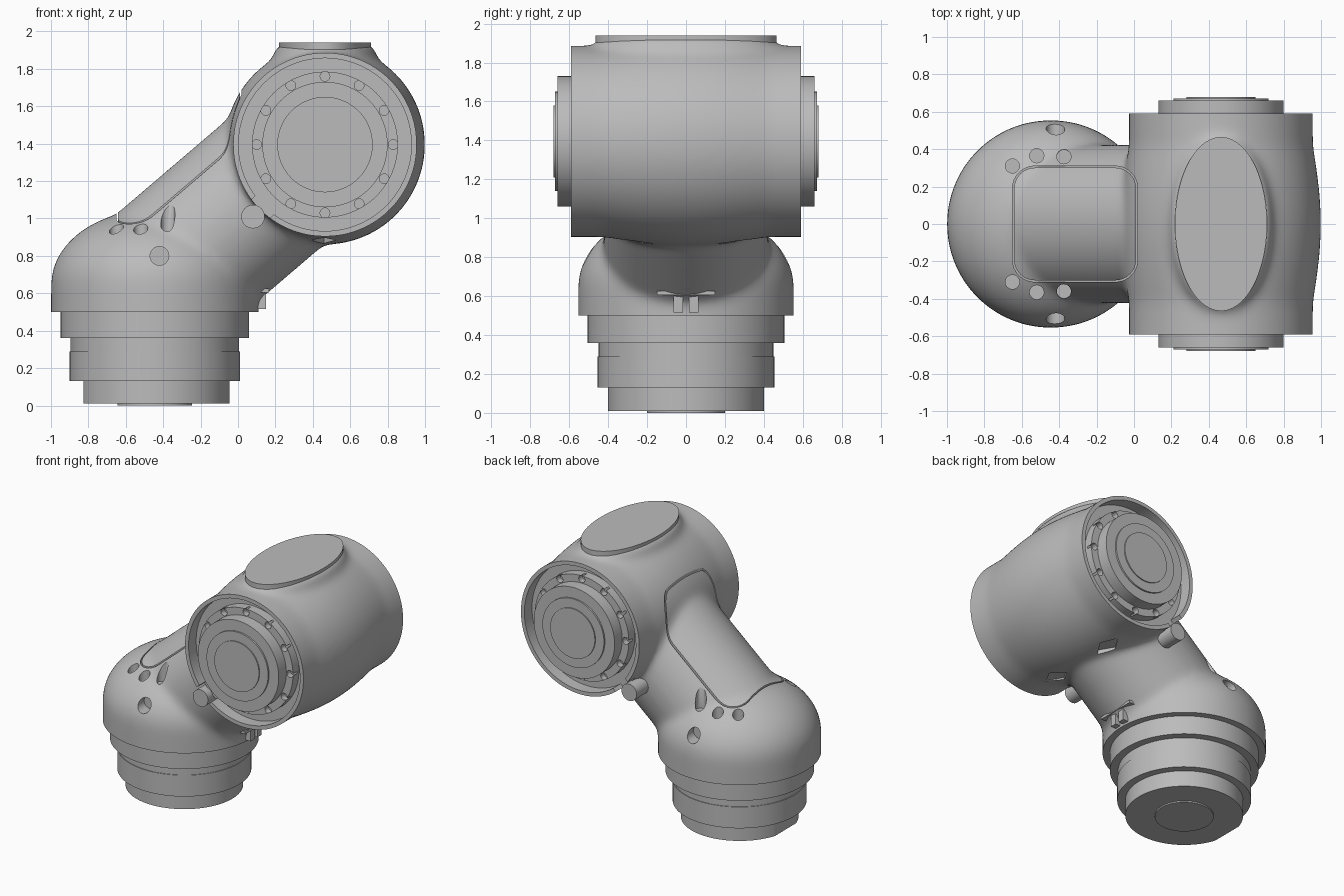
import bpy, bmesh, math
from mathutils import Matrix, Vector

cube = bpy.data.objects.get("Cube")
if cube:
    bpy.data.objects.remove(cube, do_unlink=True)

grey = bpy.data.materials.new("satin_grey")
grey.use_nodes = True
grey.diffuse_color = (0.5, 0.5, 0.5, 1)
grey.node_tree.nodes["Principled BSDF"].inputs["Base Color"].default_value = (0.5, 0.5, 0.5, 1)

BASE_X, BARREL_X, BARREL_Z = -0.445, 0.465, 1.395
BARREL = Matrix.Translation((BARREL_X, 0, BARREL_Z))


def facing(side):
    """Turn +z towards the front (-1) or back (+1), about the barrel axis."""
    return BARREL @ Matrix.Rotation(-side * math.pi / 2, 4, 'X')


def lathe(bm, profile, matrix=Matrix(), steps=96):
    """Revolve (radius, height) points about z; the ends lie on the axis."""
    rings = []
    for r, z in profile:
        count = 1 if r == 0 else steps
        rings.append([bm.verts.new(matrix @ Vector((r * math.cos(a), r * math.sin(a), z)))
                      for a in (i * math.tau / steps for i in range(count))])
    faces = []
    for a, b in zip(rings, rings[1:]):
        for i in range(steps):
            j = (i + 1) % steps
            quad = [a[i % len(a)], a[j % len(a)], b[j % len(b)], b[i % len(b)]]
            faces.append(bm.faces.new(list(dict.fromkeys(quad))))
    bmesh.ops.recalc_face_normals(bm, faces=faces)


def rod(bm, r, z0, z1, matrix=Matrix(), steps=48):
    lathe(bm, [(0, z0), (r, z0), (r, z1), (0, z1)], matrix, steps)


def box(bm, low, high, matrix=Matrix()):
    low, high = Vector(low), Vector(high)
    size = Matrix.Diagonal((*(high - low), 1))
    bmesh.ops.create_cube(bm, size=1, matrix=matrix @ Matrix.Translation((low + high) / 2) @ size)


def make(name, bm):
    mesh = bpy.data.meshes.new(name)
    bm.to_mesh(mesh)
    bm.free()
    ob = bpy.data.objects.new(name, mesh)
    bpy.context.collection.objects.link(ob)
    mesh.materials.append(grey)
    return ob


def apply(ob):
    graph = bpy.context.evaluated_depsgraph_get()
    mesh = bpy.data.meshes.new_from_object(ob.evaluated_get(graph))
    ob.modifiers.clear()
    ob.data = mesh


def cut(ob, bm):
    cutter = make("cutter", bm)
    cutter.hide_render = True
    mod = ob.modifiers.new("cut", 'BOOLEAN')
    mod.operation, mod.solver, mod.object = 'DIFFERENCE', 'EXACT', cutter
    apply(ob)
    bpy.data.objects.remove(cutter, do_unlink=True)


def finish(ob):
    bpy.ops.object.select_all(action='DESELECT')
    ob.select_set(True)
    bpy.context.view_layer.objects.active = ob
    bpy.ops.object.shade_smooth_by_angle(angle=math.radians(32))


# Housing: dome, slanted neck, barrel and top pad blended into one casting
bm = bmesh.new()
dome = [(0.555 * math.cos(t), 0.65 + 0.4 * math.sin(t))
        for t in (i * math.pi / 32 for i in range(16))]
lathe(bm, [(0, 0.4), (0.555, 0.4)] + dome + [(0, 1.05)], Matrix.Translation((BASE_X, 0, 0)))
start, end = Vector((BASE_X, 0, 0.643)), Vector((BARREL_X, 0, 1.42))
along = (end - start).to_track_quat('Z', 'Y').to_matrix().to_4x4()
rod(bm, 0.424, 0, (end - start).length, Matrix.Translation(start) @ along, 96)
bulge = [(0.492 + 0.043 * math.cos(y / 0.42 * math.pi / 2), y)
         for y in (-0.42 + i * 0.06 for i in range(15))]
lathe(bm, [(0, -0.7), (0.492, -0.7)] + bulge + [(0.492, 0.7), (0, 0.7)], facing(1))
oval = Matrix.Translation((BARREL_X, 0, 0)) @ Matrix.Diagonal((1, 1.75, 1, 1))
lathe(bm, [(0, 1.5), (0.36, 1.68), (0.285, 1.85), (0.255, 1.93), (0, 1.93)], oval)
housing = make("housing", bm)
mod = housing.modifiers.new("blend", 'REMESH')
mod.mode, mod.voxel_size = 'VOXEL', 0.015
mod = housing.modifiers.new("fillet", 'SMOOTH')
mod.factor, mod.iterations = 0.5, 45
apply(housing)

# Trim the open ends square, and the underside flat
bm = bmesh.new()
box(bm, (-1.2, -0.8, 0.2), (0.3, 0.8, 0.5))
for s in (-1, 1):
    box(bm, (-0.3, min(s * 0.59, s), 0.7), (1.3, max(s * 0.59, s), 2.1))
cut(housing, bm)

# Recesses, screw holes and under-barrel pockets
bm = bmesh.new()
for s in (-1, 1):
    rod(bm, 0.462, 0.5, 0.8, facing(s), 96)
    for x, y, z in ((-0.65, 0.31, 0.86), (-0.52, 0.365, 0.86), (-0.375, 0.36, 0.92)):
        rod(bm, 0.038, z, 1.3, Matrix.Translation((x, s * y, 0)), 32)
    rod(bm, 0.05, 0.44, 0.7, Matrix.Translation((-0.42 - BARREL_X, 0, 0.8 - BARREL_Z)) @ facing(s), 32)
    rod(bm, 1, 0.75, 0.9, Matrix.Translation((0.46, s * 0.27, 0)) @ Matrix.Diagonal((0.065, 0.11, 1, 1)), 4)
cut(housing, bm)

# Gap in each rim, beside the locking peg
bm = bmesh.new()
for s in (-1, 1):
    turn = BARREL @ Matrix.Rotation(math.radians(135), 4, 'Y')
    box(bm, (0.42, min(s * 0.5, s * 0.7), -0.07), (0.6, max(s * 0.5, s * 0.7), 0.07), turn)
cut(housing, bm)

# Groove round the rounded cover panel on the neck
bm = bmesh.new()


def outline(inset):
    points, r = [], 0.12
    for cx, cy, quarter in ((0.02, 0.31, 0), (-0.65, 0.31, 1), (-0.65, -0.31, 2), (0.02, -0.31, 3)):
        for i in range(9):
            a = (quarter + i / 8) * math.pi / 2
            ox = cx - math.copysign(r, math.cos(quarter * math.pi / 2 + 0.7))
            oy = cy - math.copysign(r, cy)
            points.append((ox + (r - inset) * math.cos(a), oy + (r - inset) * math.sin(a)))
    return points


loops = []
for inset, top in ((0, 0), (0, 1), (0.009, 1), (0.009, 0)):
    loops.append([bm.verts.new((x, y, 1.9 if top else 0.85 + 0.72 * (x + 0.65)))
                  for x, y in outline(inset)])
for k in range(4):
    a, b = loops[k], loops[(k + 1) % 4]
    for i in range(len(a)):
        j = (i + 1) % len(a)
        bm.faces.new((a[i], a[j], b[j], b[i]))
bmesh.ops.recalc_face_normals(bm, faces=bm.faces)
cut(housing, bm)
finish(housing)

# Flat oval plate on top
bm = bmesh.new()
lathe(bm, [(0, 1.88), (0.246, 1.88), (0.246, 1.94), (0, 1.94)],
      Matrix.Translation((BARREL_X, 0, 0)) @ Matrix.Diagonal((1, 1.89, 1, 1)))
finish(make("top_plate", bm))

# Stepped round base, with a flat on the lowest step
bm = bmesh.new()
lathe(bm, [(0, 0), (0.2, 0), (0.2, 0.01), (0.4, 0.01), (0.4, 0.13), (0.455, 0.13), (0.455, 0.29),
           (0.45, 0.29), (0.45, 0.36), (0.505, 0.36), (0.505, 0.55), (0, 0.55)],
      Matrix.Translation((BASE_X, 0, 0)))
base = make("stepped_base", bm)
bm = bmesh.new()
box(bm, (-1.1, -0.5, -0.1), (-0.825, 0.5, 0.13))
cut(base, bm)
finish(base)

# Stepped hubs with a notched ring, and locking pegs, at both barrel ends
for s, word in ((-1, "front"), (1, "back")):
    bm = bmesh.new()
    lathe(bm, [(0, 0.45), (0.39, 0.45), (0.39, 0.57), (0.335, 0.57), (0.335, 0.66), (0.255, 0.66),
               (0.255, 0.672), (0.185, 0.672), (0.185, 0.68), (0, 0.68)], facing(s))
    hub = make(word + "_hub", bm)
    bm = bmesh.new()
    for i in range(12):
        spin = Matrix.Rotation(i * math.tau / 12, 4, 'Z') @ Matrix.Translation((0.365, 0, 0))
        rod(bm, 0.026, 0.525, 0.62, facing(s) @ spin, 20)
    cut(hub, bm)
    finish(hub)
    bm = bmesh.new()
    rod(bm, 0.063, 0.42, 0.56, Matrix.Translation((-0.385, 0, -0.385)) @ facing(s), 32)
    finish(make(word + "_locking_peg", bm))

# Latch below the neck: a ledge over a split tab
bm = bmesh.new()
box(bm, (0.0, -0.15, 0.605), (0.165, 0.15, 0.625))
for s in (-1, 1):
    box(bm, (0.0, s * 0.04 - 0.025, 0.515), (0.15, s * 0.04 + 0.025, 0.61))
finish(make("latch", bm))
